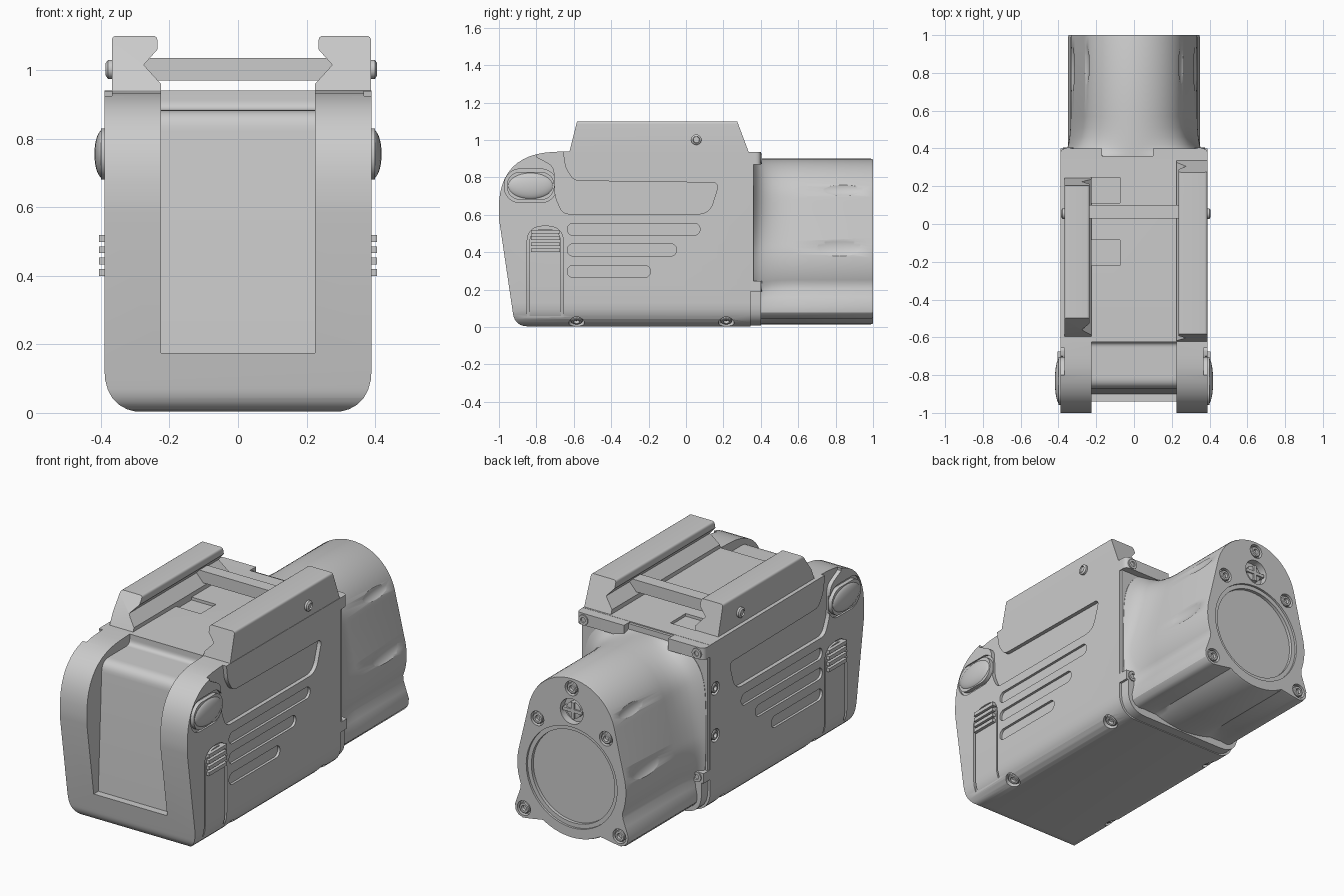
import bpy, bmesh, math
from mathutils import Vector

cube = bpy.data.objects.get("Cube")
if cube:
    bpy.data.objects.remove(cube, do_unlink=True)

GREY = (0.6, 0.6, 0.6, 1)
mat = bpy.data.materials.new("matte grey")
mat.use_nodes = True
mat.diffuse_color = GREY
mat.node_tree.nodes["Principled BSDF"].inputs["Base Color"].default_value = GREY
parts = []


def finish(name, bm):
    bmesh.ops.recalc_face_normals(bm, faces=bm.faces)
    me = bpy.data.meshes.new(name)
    bm.to_mesh(me)
    bm.free()
    me.materials.append(mat)
    ob = bpy.data.objects.new(name, me)
    bpy.context.collection.objects.link(ob)
    parts.append(ob)
    return ob


def rounded(pts, n=7):
    """Outline from (a, b) or (a, b, corner length) points."""
    out = []
    for i, p in enumerate(pts):
        c = Vector(p[:2])
        if len(p) == 2:
            out.append(c)
            continue
        s = c + (Vector(pts[i - 1][:2]) - c).normalized() * p[2]
        e = c + (Vector(pts[(i + 1) % len(pts)][:2]) - c).normalized() * p[2]
        for k in range(n + 1):
            t = k / n
            out.append(s * (1 - t) ** 2 + c * 2 * t * (1 - t) + e * t * t)
    return out


def stadium(y0, y1, z0, z1, r, n=8):
    pts = []
    for k in range(4 * n):
        a = 2 * math.pi * (k + 0.5) / (4 * n)
        cy = y1 - r if math.cos(a) > 0 else y0 + r
        cz = z1 - r if math.sin(a) > 0 else z0 + r
        pts.append((cy + r * math.cos(a), cz + r * math.sin(a)))
    return pts


def place(axis, u, v, w):
    return {"X": (w, u, v), "Y": (u, w, v), "Z": (u, v, w)}[axis]


def loft(name, rings):
    bm = bmesh.new()
    rows = [[bm.verts.new(p) for p in ring] for ring in rings]
    for a, b in zip(rows, rows[1:]):
        for i in range(len(a)):
            bm.faces.new((a[i - 1], a[i], b[i], b[i - 1]))
    bm.faces.new(rows[0])
    bm.faces.new(rows[-1])
    return finish(name, bm)


def prism(name, pts, axis, a, b):
    return loft(name, [[place(axis, p[0], p[1], w) for p in pts] for w in (a, b)])


def box(name, x, y, z):
    return prism(name, [(x[0], y[0]), (x[1], y[0]), (x[1], y[1]), (x[0], y[1])], "Z", *z)


def lathe(name, profile, loc, direction, n=24):
    q = Vector(direction).to_track_quat("Z", "Y")
    return loft(name, [[Vector(loc) + q @ Vector((r * math.cos(2 * math.pi * k / n),
                r * math.sin(2 * math.pi * k / n), h)) for k in range(n)] for r, h in profile])


def ball(name, loc, size):
    bm = bmesh.new()
    bmesh.ops.create_uvsphere(bm, u_segments=32, v_segments=16, radius=1)
    for v in bm.verts:
        v.co = Vector(loc) + Vector(a * b for a, b in zip(v.co, size))
    return finish(name, bm)


def boolean(ob, tool, op="DIFFERENCE"):
    m = ob.modifiers.new("cut", "BOOLEAN")
    m.operation, m.solver, m.object = op, "EXACT", tool
    before = ob.data.copy()
    bpy.context.view_layer.objects.active = ob
    bpy.ops.object.modifier_apply(modifier=m.name)
    if not ob.data.polygons:  # keep the part if a cut fails
        ob.data = before
    parts.remove(tool)
    bpy.data.objects.remove(tool, do_unlink=True)


def screw(host, loc, direction, r=0.045):
    """Pocket in the host with a socket head sitting in it."""
    boolean(host, lathe("pocket", [(r, -0.025), (r, 0.06)], loc, direction))
    lathe("screw", [(0.75 * r, -0.035), (0.75 * r, -0.004), (0.65 * r, 0), (0.38 * r, 0),
                    (0.34 * r, -0.015)], loc, direction, 18)


def cross_section(half):
    return prism("section", rounded([(-half, 0, 0.13), (half, 0, 0.13),
                                     (half, 1.2), (-half, 1.2)]), "Y", -1.2, 0.6)


# Main housing with rounded nose and lower corners
body = prism("housing", rounded([(-0.915, 0.004, 0.07), (0.345, 0.004), (0.345, 0.936),
             (-0.62, 0.94), (-1.005, 0.925, 0.3), (-1.0, 0.58)], 12), "X", -0.5, 0.5)
boolean(body, cross_section(0.39), "INTERSECT")

# Front window recess and shallow top pockets
boolean(body, prism("recess", rounded([(-1.2, 0.175), (-0.9, 0.175), (-0.868, 0.883, 0.06),
        (-0.625, 0.883, 0.03), (-0.625, 1.2), (-1.2, 1.2)]), "X", -0.225, 0.225))
for y in (0.11, -0.22):
    boolean(body, box("pocket", (-0.23, -0.075), (y, y + 0.135), (0.922, 1)))

# Rear flange and lower collar
box("rear_flange", (-0.385, 0.385), (0.335, 0.36), (0.19, 0.93))
prism("lower_collar", rounded([(-0.375, 0.008, 0.12), (0.375, 0.008, 0.12), (0.375, 0.2),
                               (-0.375, 0.2)]), "Y", 0.335, 0.4)

for s in (-1, 1):
    # Side panel with channel to the top, grooves and pockets
    boolean(body, prism("panel_cut", rounded([(-0.8, 0.99), (-0.665, 0.99), (-0.645, 0.85, 0.03),
            (-0.6, 0.782, 0.03), (0.178, 0.772, 0.04), (0.125, 0.605, 0.06),
            (-0.66, 0.605, 0.04), (-0.7, 0.7, 0.03), (-0.705, 0.86, 0.04), (-0.8, 0.91)]),
            "X", s * 0.368, s * 0.46))
    for z, end in ((0.49, 0.075), (0.38, -0.05), (0.265, -0.19)):
        boolean(body, prism("groove_cut", stadium(-0.635, end, z, z + 0.065, 0.032),
                            "X", s * 0.376, s * 0.45))
    boolean(body, prism("button_cut", stadium(-0.972, -0.69, 0.665, 0.845, 0.085),
                        "X", s * 0.378, s * 0.45))
    boolean(body, prism("switch_cut", rounded([(-0.85, -0.1), (-0.655, -0.1),
            (-0.655, 0.54, 0.09), (-0.85, 0.54, 0.09)]), "X", s * 0.372, s * 0.45))

    # Oval side button with domed cap
    prism("side_button", stadium(-0.958, -0.704, 0.68, 0.83, 0.072), "X", s * 0.36, s * 0.4)
    ball("button_cap", (s * 0.392, -0.831, 0.755), (0.027, 0.125, 0.072))

    # Sliding latch with grip ribs
    latch = prism("side_latch", rounded([(-0.838, 0.007), (-0.667, 0.007), (-0.667, 0.525, 0.08),
                  (-0.838, 0.525, 0.08)]), "X", s * 0.3, s * 0.42)
    boolean(latch, cross_section(0.387), "INTERSECT")
    for k in range(4):
        z = 0.4 + 0.033 * k
        box("latch_rib", sorted((s * 0.37, s * 0.405)), (-0.83, -0.675), (z, z + 0.02))

    # Clamp rail with undercut jaw and sloped ends
    outer = 0.388 if s > 0 else 0.368
    rail = prism("rail_jaw", [(s * x, z) for x, z in rounded([
        (outer, 0.92), (outer, 1.1, 0.015), (0.235, 1.1, 0.015), (0.235, 1.06),
        (0.275, 1.015), (0.225, 0.96), (0.225, 0.92)], 4)], "Y", -1, 1)
    side = ([(-0.63, 0.91), (-0.58, 1.11), (0.27, 1.11), (0.345, 0.91)] if s > 0 else
            [(-0.61, 0.91), (-0.57, 1.0), (-0.49, 1.11), (0.2, 1.11), (0.25, 0.91)])
    boolean(rail, prism("rail_side", side, "X", -0.6, 0.6), "INTERSECT")
    lathe("pin_end", [(0.028, -0.03), (0.028, 0.008), (0.018, 0.015), (0.016, 0.008)],
          (s * (outer + 0.003), 0.055, 1.002), (s, 0, 0))

    # Flange corner tabs and fasteners
    inner = 0.1 if s > 0 else 0.17
    prism("upper_tab", rounded([(s * inner, 0.34), (s * 0.39, 0.34), (s * 0.39, 0.4, 0.03),
                                (s * inner, 0.4)]), "Z", 0.87, 0.935)
    box("lower_tab", sorted((s * 0.29, s * 0.388)), (0.34, 0.4), (0.19, 0.245))
    for z in (0.9, 0.218):
        lathe("tab_screw", [(0.028, -0.02), (0.028, 0.006), (0.014, 0.006), (0.013, 0)],
              (s * 0.347, 0.4, z), (0, 1, 0))
    for y in (-0.585, 0.215):
        screw(body, (s * 0.34, y, 0.028), (s * 0.6, 0, -1), 0.042)

# Two screws on one flank near the flange
for z in (0.68, 0.42):
    screw(body, (-0.39, 0.3, z), (-1, 0, 0), 0.036)

# Cross bar between the rails
box("cross_bar", (-0.3, 0.3), (0.03, 0.1), (0.97, 1.035))

# Lamp barrel: round-topped outline with two lower lugs, flared at the flange
MID = 0.46
circles = [(0, 0.35 + 0.28 * k / 16, 0.335 - 0.065 * k / 16) for k in range(17)]
circles += [(s * 0.295 * k / 12, 0.35 - 0.25 * k / 12, 0.25 - 0.195 * k / 12)
            for s in (-1, 1) for k in range(13)]


def reach(ux, uz):
    best = 0
    for cx, cz, r in circles:
        cz -= MID
        d = ux * cx + uz * cz
        disc = r * r - cx * cx - cz * cz + d * d
        if disc >= 0:
            best = max(best, d + math.sqrt(disc))
    return best


def barrel_ring(y, flare, shrink=1.0):
    ring = []
    for k in range(120):
        a = 2 * math.pi * k / 120
        ux, uz = math.cos(a), math.sin(a)
        wide = (abs(ux / 0.375) ** 4 + abs(uz / 0.44) ** 4) ** -0.25
        base = reach(ux, uz)
        r = (base + flare * max(0, wide - base)) * shrink
        ring.append((r * ux, y, MID + r * uz))
    return ring


barrel = loft("lamp_barrel", [barrel_ring(*p) for p in (
    (0.34, 1), (0.362, 1), (0.375, 0.75), (0.395, 0.5), (0.42, 0.32), (0.46, 0.15),
    (0.51, 0.05), (0.57, 0), (0.99, 0), (1.0, 0, 0.992))])
for s in (-1, 1):
    boolean(barrel, ball("dent", (s * 0.372, 0.82, 0.44), (0.06, 0.2, 0.08)))
    boolean(barrel, ball("dent", (s * 0.296, 0.84, 0.75), (0.06, 0.19, 0.06)))

# Lens recess, charging port and end screws
for r, depth in ((0.278, 0.012), (0.255, 0.03)):
    boolean(barrel, lathe("lens_cut", [(r, -depth), (r, 0.1)], (0, 1, 0.35), (0, 1, 0), 64))
boolean(barrel, lathe("port_cut", [(0.07, -0.04), (0.07, 0.1)], (0, 1, 0.715), (0, 1, 0), 32))
lathe("port_core", [(0.045, -0.06), (0.045, -0.018), (0.03, -0.015)], (0, 1, 0.715), (0, 1, 0))
box("port_key", (-0.06, 0.06), (0.95, 0.993), (0.706, 0.724))
box("port_key", (-0.009, 0.009), (0.95, 0.993), (0.67, 0.76))
for x, z in ((0, 0.842), (0.21, 0.62), (-0.21, 0.62), (0.292, 0.102), (-0.292, 0.102)):
    screw(barrel, (x, 1, z), (0, 1, 0), 0.04)

# Smooth shading with sharp edges kept
bpy.ops.object.select_all(action="DESELECT")
for ob in parts:
    ob.select_set(True)
bpy.context.view_layer.objects.active = body
bpy.ops.object.shade_smooth_by_angle(angle=math.radians(30))
